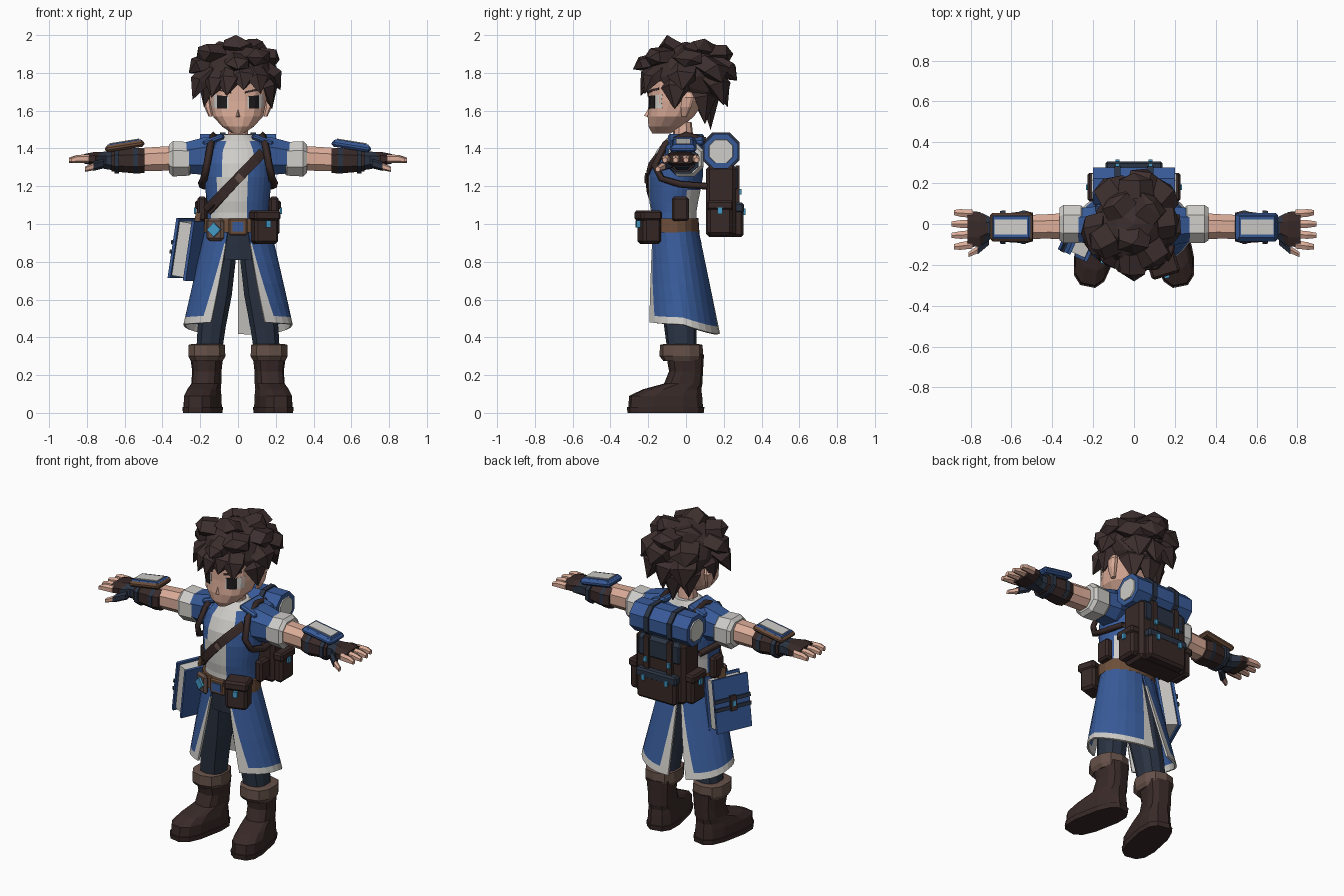
import bpy, bmesh
from math import sin, cos, pi, copysign
from mathutils import Vector, Euler
from mathutils.bvhtree import BVHTree

cube = bpy.data.objects.get("Cube")
if cube:
    bpy.data.objects.remove(cube)


def material(name, r, g, b):
    m = bpy.data.materials.new(name)
    m.use_nodes = True
    m.diffuse_color = (r, g, b, 1)
    m.node_tree.nodes["Principled BSDF"].inputs["Base Color"].default_value = (r, g, b, 1)
    return m


blue = material("cloth blue", .04, .105, .32)
navy = material("dark navy", .024, .034, .057)
white = material("off white", .62, .61, .58)
skin = material("skin", .72, .42, .32)
leather = material("dark leather", .04, .023, .021)
hair = material("hair brown", .046, .028, .027)
brown = material("cuff brown", .13, .08, .065)
tan = material("belt tan", .15, .075, .042)
cyan = material("gem cyan", .06, .33, .58)
black = material("eye black", .012, .01, .011)


def mesh(name, verts, faces, *mats):
    me = bpy.data.meshes.new(name)
    bm = bmesh.new()
    vs = [bm.verts.new(v) for v in verts]
    for f in faces:
        bm.faces.new([vs[i] for i in f])
    bmesh.ops.recalc_face_normals(bm, faces=bm.faces)
    bm.to_mesh(me)
    bm.free()
    ob = bpy.data.objects.new(name, me)
    bpy.context.collection.objects.link(ob)
    for m in mats:
        me.materials.append(m)
    return ob


def loft(name, rings, *mats):
    n = len(rings[0])
    faces = [(r * n + i, r * n + (i + 1) % n, (r + 1) * n + (i + 1) % n, (r + 1) * n + i)
             for r in range(len(rings) - 1) for i in range(n)]
    last = (len(rings) - 1) * n
    faces += [tuple(range(n)), tuple(range(last, last + n))]
    return mesh(name, [v for r in rings for v in r], faces, *mats)


def power(v, p):
    return copysign(abs(v) ** p, v)


def column(name, sections, mat, n=10, p=.8, extra=()):
    """Upright loft; each section is z, centre x, centre y, radius x, radius y."""
    turn = [2 * pi * (i + .5) / n for i in range(n)]
    return loft(name, [[(cx + rx * power(cos(a), p), cy + ry * power(sin(a), p), z) for a in turn]
                       for z, cx, cy, rx, ry in sections], mat, *extra)


def sideways(name, sections, mat, n=8, p=.85):
    """Loft along x; each section is x, centre y, centre z, radius y, radius z."""
    turn = [2 * pi * (i + .5) / n for i in range(n)]
    return loft(name, [[(x, cy + ry * power(cos(a), p), cz + rz * power(sin(a), p)) for a in turn]
                       for x, cy, cz, ry, rz in sections], mat)


def box(name, at, size, mat, rot=(0, 0, 0), bevel=0):
    signs = [(x, y, z) for x in (-.5, .5) for y in (-.5, .5) for z in (-.5, .5)]
    faces = [(0, 1, 3, 2), (4, 5, 7, 6), (0, 1, 5, 4), (2, 3, 7, 6), (0, 2, 6, 4), (1, 3, 7, 5)]
    ob = mesh(name, [[a * b for a, b in zip(s, size)] for s in signs], faces, mat)
    ob.location, ob.rotation_euler = at, rot
    if bevel:
        mod = ob.modifiers.new("bevel", "BEVEL")
        mod.width, mod.segments = bevel, 1
    return ob


def drape(name, target, corners, mat, lift, n=8):
    """Lay a four-cornered patch (x, z) on the front of a part."""
    tree = BVHTree.FromPolygons([v.co for v in target.data.vertices],
                                [tuple(p.vertices) for p in target.data.polygons])
    a, b, c, d = map(Vector, corners)
    verts = []
    for j in range(n + 1):
        for i in range(n + 1):
            q = a.lerp(b, i / n).lerp(d.lerp(c, i / n), j / n)
            hit = tree.ray_cast(Vector((q.x, -1, q.y)), Vector((0, 1, 0)))[0]
            hit = hit or tree.find_nearest(Vector((q.x, -.1, q.y)))[0]
            verts.append((q.x, hit.y - lift, q.y))
    m = n + 1
    faces = [(j * m + i, j * m + i + 1, j * m + m + i + 1, j * m + m + i) for j in range(n) for i in range(n)]
    ob = mesh(name, verts, faces, mat)
    ob.modifiers.new("thickness", "SOLIDIFY").thickness = min(lift, .01)
    return ob


# Head, ears and neck
head = column("head", [(1.48, 0, -.13, .03, .05), (1.515, 0, -.11, .085, .09), (1.57, 0, -.08, .135, .125),
                       (1.65, 0, -.05, .152, .15), (1.75, 0, -.04, .155, .16), (1.87, 0, -.03, .12, .13)],
              skin, 16, .85)
column("neck", [(1.4, 0, -.01, .062, .055), (1.54, 0, -.02, .05, .05)], skin)
mesh("nose", [(-.013, -.2, 1.565), (.013, -.2, 1.565), (0, -.2, 1.61), (0, -.222, 1.573)],
     [(0, 1, 2), (0, 1, 3), (1, 2, 3), (2, 0, 3)], skin)
for s in (-1, 1):
    column("ear", [(1.57, s * .145, -.01, .012, .015), (1.62, s * .16, 0, .02, .03),
                   (1.67, s * .165, .01, .02, .035), (1.7, s * .155, .01, .012, .02)], skin, 8)
    drape("eye_white", head, [(s * .05, 1.61), (s * .133, 1.615), (s * .137, 1.685), (s * .05, 1.675)], white, .003)
    drape("iris", head, [(s * .058, 1.612), (s * .11, 1.612), (s * .11, 1.68), (s * .058, 1.678)], black, .006)
    drape("eyebrow", head, [(s * .04, 1.692), (s * .13, 1.71), (s * .13, 1.722), (s * .04, 1.702)], hair, .006)

# Hair: a faceted cap covered in pointed locks
bm = bmesh.new()
bmesh.ops.create_icosphere(bm, subdivisions=2, radius=1)
for v in bm.verts:
    v.co = Vector((v.co.x * .195, v.co.y * .21, 1.78 + v.co.z * .185))
    if v.co.y < .02:
        v.co.z = max(v.co.z, 1.73)
cap = mesh("hair_cap", [], [], hair)
bm.to_mesh(cap.data)
bm.free()


def lock(tip, width):
    tip, centre = Vector(tip), Vector((0, 0, 1.79))
    d = tip - centre
    base = centre + Vector((d.x * .5, d.y * .5, d.z * .3 + .07))
    flat = Vector((d.x, d.y, 0))
    mid = base.lerp(tip, .45) + flat.normalized() * .035
    axis = (tip - base).normalized()
    u = axis.cross(Vector((d.x, d.y, .02))).normalized()
    w = axis.cross(u)
    rings = [[p + u * r * cos(2 * pi * i / 5) + w * r * .6 * sin(2 * pi * i / 5) for i in range(5)]
             for p, r in ((base, width), (mid, width * .9), (tip, .002))]
    loft("hair_lock", rings, hair)


fringe = [(-.14, -.2, 1.67), (-.06, -.24, 1.68), (.03, -.24, 1.71), (.12, -.22, 1.69), (0, -.28, 1.82)]
sides = [(-.24, -.1, 1.66), (-.26, -.05, 1.8), (-.18, -.02, 1.62), (.18, -.06, 1.61), (.225, -.02, 1.71)]
crown = [(-.21, -.12, 1.92), (-.01, -.1, 2), (.1, .1, 1.98), (.22, .02, 1.87), (-.1, .13, 1.95), (.13, -.2, 1.88)]
rear = [(.06, .27, 1.76), (-.15, .22, 1.78), (.18, .19, 1.75), (0, .25, 1.9), (.13, .2, 1.63), (-.12, .2, 1.63)]
nape = [(0, .13, 1.5), (.09, .1, 1.53), (-.09, .1, 1.53), (.02, .22, 1.62)]
for group, width in ((fringe, .075), (sides, .09), (crown, .09), (rear, .1), (nape, .09)):
    for tip in group:
        lock(tip, width)

# Torso: open blue vest over a pale shirt
levels = [(1, .165, .12, -.065), (1.06, .162, .12, -.065), (1.12, .165, .13, -.065), (1.18, .174, .138, -.06),
          (1.25, .18, .145, -.055), (1.32, .18, .14, -.05), (1.39, .17, .12, -.035), (1.44, .13, .095, -.02),
          (1.475, .07, .07, -.01)]
torso = column("torso", [(z, 0, y, rx, ry) for z, rx, ry, y in levels], blue, 32, 1, (white,))
for f in torso.data.polygons:
    c = f.center
    left = .06 + .05 * max(0, c.z - 1.2)
    right = -.08 - .25 * max(0, 1.3 - c.z)
    shirt = c.y < -.05 and right < c.x < left
    side_patch = c.z < 1.17 and .0 < c.y < .08
    f.material_index = int(shirt or side_patch or c.z > 1.45)
drape("chest_strap", torso, [(-.185, 1.09), (-.15, 1.05), (.15, 1.36), (.115, 1.4)], leather, .014)
drape("strap_buckle", torso, [(-.02, 1.245), (.01, 1.215), (.035, 1.24), (.005, 1.27)], brown, .02, 3)

# Belt, buckle and gem plate
column("belt", [(.955, 0, -.065, .182, .135), (1.03, 0, -.065, .18, .133)], tan, 20, 1)
box("buckle", (0, -.2, .985), (.1, .025, .09), tan, bevel=.008)
box("buckle_inlay", (0, -.21, .985), (.06, .016, .05), blue)
box("gem_plate", (-.12, -.18, .97), (.1, .03, .12), brown, (0, 0, -.4), .02)
box("belt_gem", (-.126, -.195, .97), (.055, .02, .055), cyan, (0, pi / 4, -.4))
box("belt_pouch", (.14, -.195, .975), (.13, .1, .16), leather, (0, 0, .3), .015)
box("belt_pouch_flap", (.142, -.2, 1.045), (.145, .115, .055), leather, (0, 0, .3), .012)
box("pouch_clasp", (.16, -.255, 1), (.025, .02, .035), cyan, (0, 0, .3))
box("hip_pouch", (.19, -.03, 1.08), (.05, .09, .13), leather, bevel=.012)
box("hip_pouch", (-.19, -.03, 1.08), (.05, .09, .13), leather, bevel=.012)

# Split coat skirt with pale hem and edges
rows = [0, .2, .4, .6, .8, .93, 1]
for s in (-1, 1):
    verts, cols = [], 13
    for t in rows:
        start = .3 + .22 * t
        end = pi if s > 0 else pi - .05 - .35 * t
        inner = [.1 * t + (1 - .2 * t) * k / (cols - 3) for k in range(cols - 2)]
        for u in [0] + [a + .001 * (k - 5) for k, a in enumerate(inner)] + [1]:
            a = start + (end - start) * min(max(u, 0), 1)
            z = 1 - t * (.51 + .07 * max(0, -cos(a)) + .02 * sin(a))
            verts.append((s * (.17 + .12 * t) * sin(a), -.06 + .04 * t - (.12 + .08 * t) * cos(a), z))
    faces, pale = [], []
    for j in range(len(rows) - 1):
        for i in range(cols - 1):
            k = j * cols + i
            faces.append((k, k + 1, k + cols + 1, k + cols))
            pale.append(j == len(rows) - 2 or (i in (0, cols - 2) and j > 0))
    skirt = mesh("coat_skirt", verts, faces, blue, white)
    for f, p in zip(skirt.data.polygons, pale):
        f.material_index = int(p)
    skirt.modifiers.new("thickness", "SOLIDIFY").thickness = .012

# Trousers
column("hips", [(.81, 0, -.06, .13, .1), (.9, 0, -.06, .15, .11), (1, 0, -.065, .16, .115)], navy, 14)

for s in (-1, 1):
    # Legs and boots
    column("trouser_leg", [(.3, s * .155, -.02, .07, .075), (.45, s * .14, -.03, .077, .085),
                           (.62, s * .115, -.045, .085, .092), (.87, s * .08, -.06, .078, .1)], navy)
    column("boot_cuff", [(.275, s * .165, -.02, .088, .1), (.3, s * .165, -.025, .102, .115),
                         (.36, s * .165, -.025, .1, .113), (.365, s * .165, -.025, .08, .09)], brown)
    boot = column("boot", [(.025, 0, -.11, .09, .2), (.09, 0, -.11, .088, .195), (.125, 0, -.075, .08, .155),
                           (.155, 0, -.015, .075, .1), (.22, 0, 0, .074, .088), (.31, 0, -.005, .085, .098)],
                  leather, 12, .7)
    sole = column("boot_sole", [(0, 0, -.11, .093, .203), (.03, 0, -.11, .096, .207)], leather, 12, .7)
    for part in (boot, sole):
        part.location.x, part.rotation_euler.z = s * .165, s * .2

    # Arms and sleeves
    sideways("sleeve", [(s * .09, -.02, 1.37, .08, .085), (s * .17, -.01, 1.36, .105, .108),
                        (s * .29, -.005, 1.35, .085, .085)], blue)
    sideways("sleeve_cuff", [(s * .24, 0, 1.345, .08, .08), (s * .26, 0, 1.345, .098, .095),
                             (s * .345, 0, 1.345, .1, .1), (s * .365, 0, 1.345, .085, .08)], white)
    sideways("arm", [(s * .3, -.01, 1.35, .07, .07), (s * .42, -.012, 1.345, .064, .068),
                     (s * .54, -.015, 1.34, .062, .065)], skin)

    # Bracers and gloves
    sideways("bracer", [(s * .495, -.015, 1.335, .075, .068), (s * .53, -.015, 1.335, .085, .073),
                        (s * .67, -.02, 1.335, .07, .06)], leather)
    for x in (.53, .63):
        sideways("bracer_band", [(s * x, -.016, 1.335, .088, .072), (s * (x + .025), -.016, 1.335, .086, .071)], navy)
    box("bracer_guard", (s * .6, -.015, 1.412), (.21, .14, .035), blue if s > 0 else tan, (0, s * .16, 0), .012)
    box("bracer_rim", (s * .601, -.015, 1.424), (.19, .12, .022), blue, (0, s * .16, 0), .008)
    box("bracer_panel", (s * .602, -.015, 1.436), (.16, .075, .008), white, (0, s * .16, 0))
    sideways("glove_wrist", [(s * .65, -.02, 1.335, .06, .055), (s * .7, -.02, 1.337, .055, .05),
                             (s * .745, -.025, 1.34, .085, .042)], navy)
    sideways("glove_palm", [(s * .71, -.02, 1.345, .05, .04), (s * .755, -.025, 1.345, .09, .04),
                            (s * .815, -.025, 1.345, .095, .027)], leather)
    for k in range(4):
        y = -.1 + .05 * k
        reach = .9 - .012 * abs(k - 1.5)
        sideways("finger", [(s * .79, y, 1.345, .023, .023), (s * .85, y * 1.08, 1.345, .021, .021),
                            (s * reach, y * 1.12, 1.338, .014, .014)], skin, 6)
    sideways("glove_thumb", [(s * .71, -.08, 1.32, .025, .025), (s * .765, -.125, 1.305, .026, .024)], navy, 6)
    sideways("thumb", [(s * .755, -.12, 1.307, .021, .021), (s * .81, -.15, 1.29, .014, .014)], skin, 6)

    # Pack straps looping over the shoulders
    path = [(.12, .1, 1.44), (.13, 0, 1.47), (.145, -.11, 1.42), (.165, -.165, 1.31), (.18, -.13, 1.24),
            (.195, -.03, 1.21), (.17, .11, 1.2)]
    curve = bpy.data.curves.new("pack_strap", "CURVE")
    curve.dimensions, curve.bevel_depth, curve.bevel_resolution = "3D", .02, 0
    line = curve.splines.new("POLY")
    line.points.add(len(path) - 1)
    for point, (x, y, z) in zip(line.points, path):
        point.co = (s * x, y, z, 1)
    curve.materials.append(leather)
    bpy.context.collection.objects.link(bpy.data.objects.new("pack_strap", curve))
    box("shoulder_flap", (s * .13, .0, 1.445), (.12, .19, .03), blue, (0, s * .35, 0), .01)

    # Pack side pouches, straps and bedroll ends
    box("pack_side_pouch", (s * .19, .18, 1.03), (.06, .13, .18), leather, bevel=.015)
    box("pack_side_flap", (s * .195, .18, 1.1), (.065, .14, .05), leather, bevel=.01)
    box("side_clasp", (s * .228, .18, 1.07), (.012, .025, .035), cyan)
    box("pack_buckle_strap", (s * .08, .272, 1.2), (.035, .02, .22), leather)
    box("pocket_clasp", (s * .08, .31, 1.065), (.02, .012, .035), cyan)
    box("flap_clasp", (s * .08, .288, 1.17), (.02, .014, .03), cyan)
    sideways("bedroll_end", [(s * .19, .185, 1.385, .07, .07), (s * .207, .185, 1.385, .065, .065)], white)
    sideways("bedroll_strap", [(s * .065, .185, 1.385, .106, .106), (s * .095, .185, 1.385, .106, .106)], navy)

# Backpack and bedroll
box("backpack", (0, .185, 1.12), (.34, .16, .38), leather, bevel=.02)
box("pack_flap", (0, .2, 1.24), (.31, .145, .14), navy, bevel=.02)
box("pack_pocket", (0, .27, 1.02), (.27, .07, .18), leather, bevel=.015)
box("pocket_flap", (0, .275, 1.085), (.28, .062, .055), navy, bevel=.01)
sideways("bedroll", [(-.2, .185, 1.385, .098, .098), (.2, .185, 1.385, .098, .098)], blue, 8, 1)

# Hanging book: covers, pages and clasp share one tilted frame
tilt = Euler((0, .16, -.42))
hinge = Vector((-.255, -.05, .865))


def book(name, offset, size, mat):
    box(name, hinge + tilt.to_matrix() @ Vector(offset), size, mat, tilt)


book("book_pages", (0, 0, 0), (.075, .2, .29), white)
for x in (-.045, .045):
    book("book_cover", (x, 0, 0), (.016, .23, .32), blue)
for z in (-.02, .03):
    book("book_strap", (-.056, 0, z), (.012, .236, .022), navy)
book("book_clasp", (-.062, .0, .005), (.016, .04, .09), leather)
book("book_gem", (-.071, 0, .005), (.01, .02, .03), cyan)
book("book_hanger", (.02, .02, .17), (.03, .05, .06), tan)
